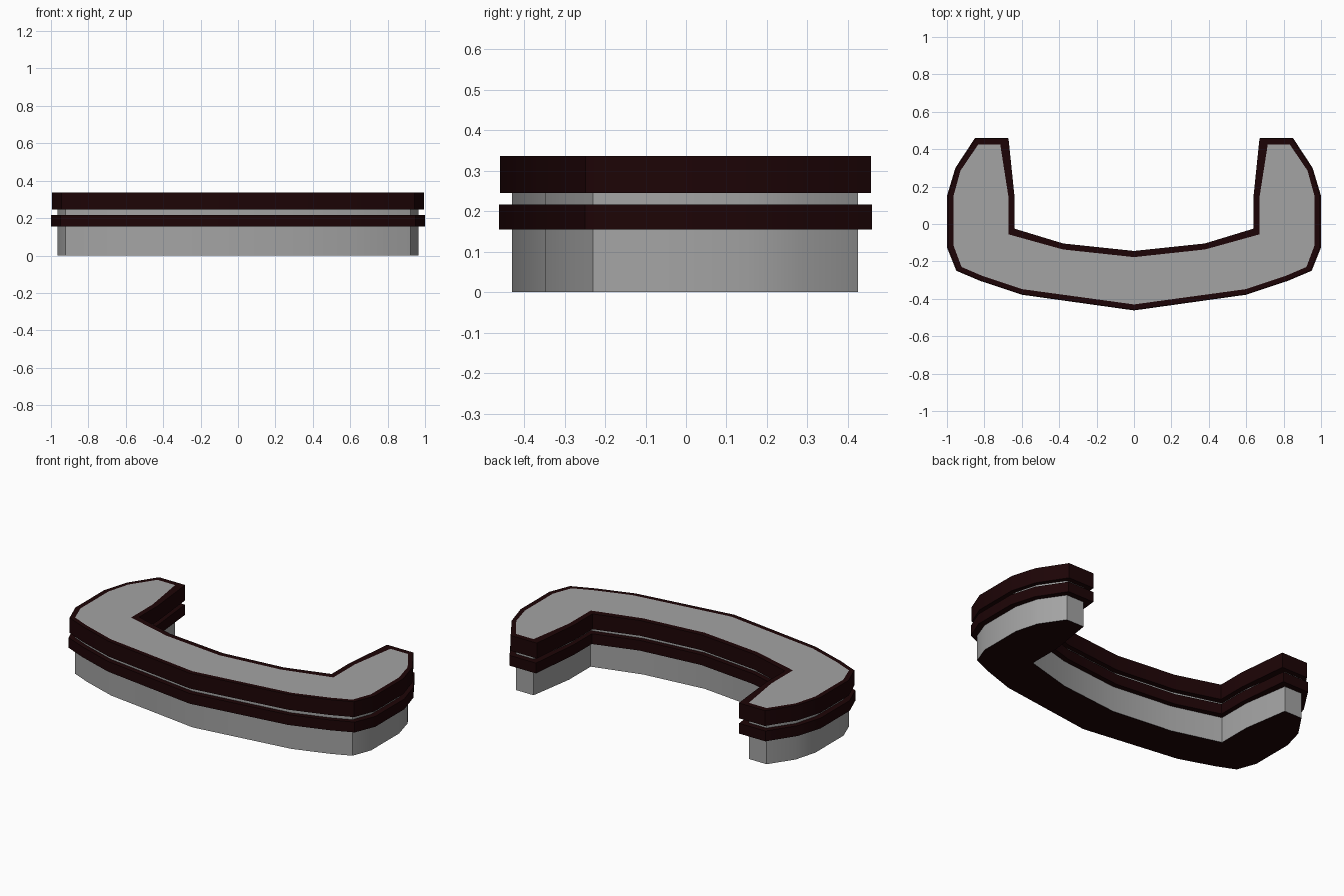
import bpy, bmesh, math

cube = bpy.data.objects.get("Cube")
if cube:
    bpy.data.objects.remove(cube, do_unlink=True)


def material(name, rgb):
    m = bpy.data.materials.new(name)
    m.use_nodes = True
    m.diffuse_color = (*rgb, 1)
    m.node_tree.nodes["Principled BSDF"].inputs["Base Color"].default_value = (*rgb, 1)
    return m


GREY = material("stone_grey", (0.37, 0.37, 0.37))
BROWN = material("dark_brown", (0.012, 0.0012, 0.0018))

# Left half of the plan, from the front centre round the arm to the back centre
RIM = [(0, -0.462), (0.6, -0.378), (0.82, -0.305), (0.95, -0.25), (1.0, -0.125),
       (1.0, 0.15), (0.955, 0.3), (0.85, 0.46), (0.675, 0.46),
       (0.643, 0.15), (0.643, -0.025), (0.38, -0.105), (0, -0.145)]
CORE = [(0, -0.43), (0.6, -0.348), (0.81, -0.278), (0.922, -0.23), (0.965, -0.115),
        (0.965, 0.15), (0.928, 0.285), (0.833, 0.425), (0.715, 0.425),
        (0.672, 0.15), (0.672, -0.055), (0.38, -0.136), (0, -0.177)]


def full_loop(half, scale=1.0):
    """Mirror a half plan into a closed counter-clockwise loop."""
    pts = half + [(-x, y) for x, y in reversed(half[1:-1])]
    return [(x * scale, y * scale) for x, y in pts]


def build(name, rings, mats, cap_top, cap_bottom):
    """Stack plan loops given as (points, z), bridge them and cap both ends."""
    bm = bmesh.new()
    loops = [[bm.verts.new((x, y, z)) for x, y in pts] for pts, z in rings]
    n = len(loops[0])
    for low, high in zip(loops, loops[1:]):
        for i in range(n):
            j = (i + 1) % n
            bm.faces.new((low[i], low[j], high[j], high[i]))
    # Cap strips join each outer edge to the inner edge across the plan
    half = n // 2
    for loop, index, flip in ((loops[-1], cap_top, False), (loops[0], cap_bottom, True)):
        left = loop[:half + 1]
        right = [loop[0]] + loop[:half - 1:-1]
        for side, reverse in ((left, flip), (right, not flip)):
            for i in range(half // 2):
                j = half - i
                corners = [side[i], side[i + 1], side[j - 1], side[j]]
                corners = list(dict.fromkeys(corners))
                if reverse:
                    corners.reverse()
                bm.faces.new(corners).material_index = index
    bm.normal_update()
    mesh = bpy.data.meshes.new(name)
    bm.to_mesh(mesh)
    bm.free()
    for m in mats:
        mesh.materials.append(m)
    ob = bpy.data.objects.new(name, mesh)
    bpy.context.collection.objects.link(ob)
    bpy.ops.object.select_all(action='DESELECT')
    ob.select_set(True)
    bpy.context.view_layer.objects.active = ob
    bpy.ops.object.shade_smooth_by_angle(angle=math.radians(30))


core = full_loop(CORE)
rim = full_loop(RIM)
top_rim = full_loop(RIM, 0.994)

# Grey counter body with a dark underside
build("counter_base", [(core, 0), (core, 0.25)], [GREY, BROWN], 0, 1)
# Dark band around the body
build("trim_band", [(rim, 0.155), (rim, 0.217)], [BROWN], 0, 0)
# Dark worktop slab with an inset grey surface
build("counter_top", [(top_rim, 0.245), (top_rim, 0.337), (core, 0.337)],
      [BROWN, GREY], 1, 0)
